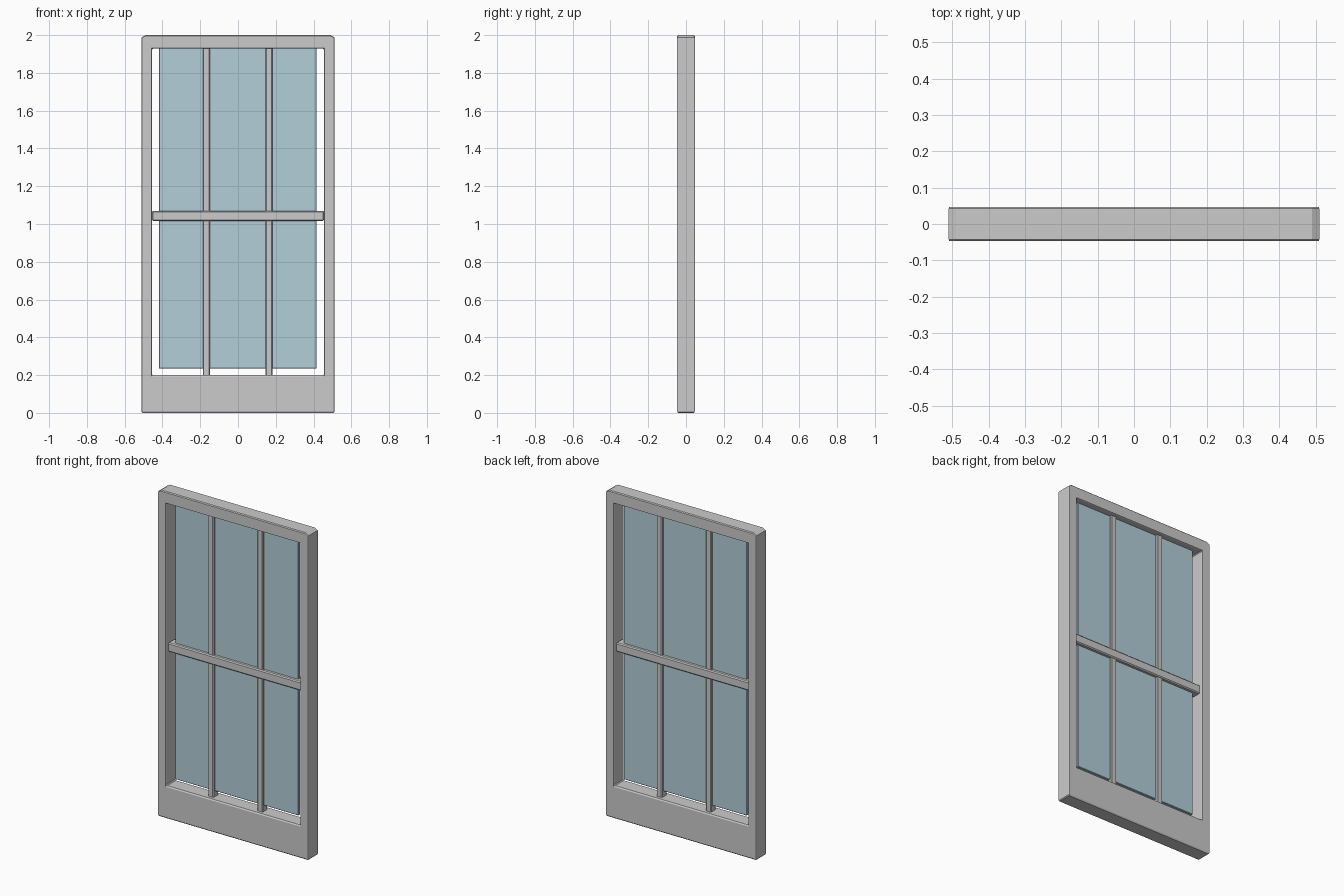
import bpy, bmesh

if "Cube" in bpy.data.objects:
    bpy.data.objects.remove(bpy.data.objects["Cube"])


def finish(name, bm, bevel, mat=None):
    bmesh.ops.recalc_face_normals(bm, faces=bm.faces)
    me = bpy.data.meshes.new(name)
    bm.to_mesh(me)
    bm.free()
    ob = bpy.data.objects.new(name, me)
    bpy.context.collection.objects.link(ob)
    if mat:
        me.materials.append(mat)
    mod = ob.modifiers.new("soft_edges", 'BEVEL')
    mod.width = bevel
    mod.segments = 1
    mod.limit_method = 'ANGLE'
    mod.angle_limit = 1.2
    return ob


def box(name, x0, x1, half_y, z0, z1, bevel, mat=None):
    bm = bmesh.new()
    bmesh.ops.create_cube(bm, size=1)
    for v in bm.verts:
        v.co.x = x1 if v.co.x > 0 else x0
        v.co.y = half_y if v.co.y > 0 else -half_y
        v.co.z = z1 if v.co.z > 0 else z0
    return finish(name, bm, bevel, mat)


# Outer frame: ring with clipped top corners, extruded through the thickness
W, D = 0.51, 0.047
IX, IZ0, IZ1 = 0.455, 0.20, 1.928
bm = bmesh.new()
vert = lambda x, z: bm.verts.new((x, -D, z))
bl, br = vert(-W, 0), vert(W, 0)
r1, r2 = vert(W, 1.988), vert(W - 0.02, 2)
l2, l1 = vert(-W + 0.02, 2), vert(-W, 1.988)
ibl, ibr, itr, itl = vert(-IX, IZ0), vert(IX, IZ0), vert(IX, IZ1), vert(-IX, IZ1)
for loop in ((bl, br, ibr, ibl), (br, r1, itr, ibr),
             (r1, r2, l2, l1, itl, itr), (l1, bl, ibl, itl)):
    bm.faces.new(loop)
ext = bmesh.ops.extrude_face_region(bm, geom=bm.faces[:], use_keep_orig=True)
for g in ext["geom"]:
    if isinstance(g, bmesh.types.BMVert):
        g.co.y = D
finish("window_frame", bm, 0.005)

# Vertical glazing bars
for side, cx in (("left", -0.168), ("right", 0.165)):
    box("glazing_bar_" + side, cx - 0.0185, cx + 0.0185, 0.024, IZ0 - 0.005, IZ1 + 0.005, 0.005)

# Horizontal middle rail
box("middle_rail", -IX, IX, 0.031, 1.015, 1.07, 0.006)

# Single glass pane, with a gap at the sides and bottom
glass = bpy.data.materials.new("glass_blue")
glass.diffuse_color = (0.45, 0.62, 0.70, 1)
glass.use_nodes = True
glass.node_tree.nodes["Principled BSDF"].inputs["Base Color"].default_value = glass.diffuse_color
box("glass_pane", -0.419, 0.416, 0.010, 0.235, 1.935, 0.003, glass)
